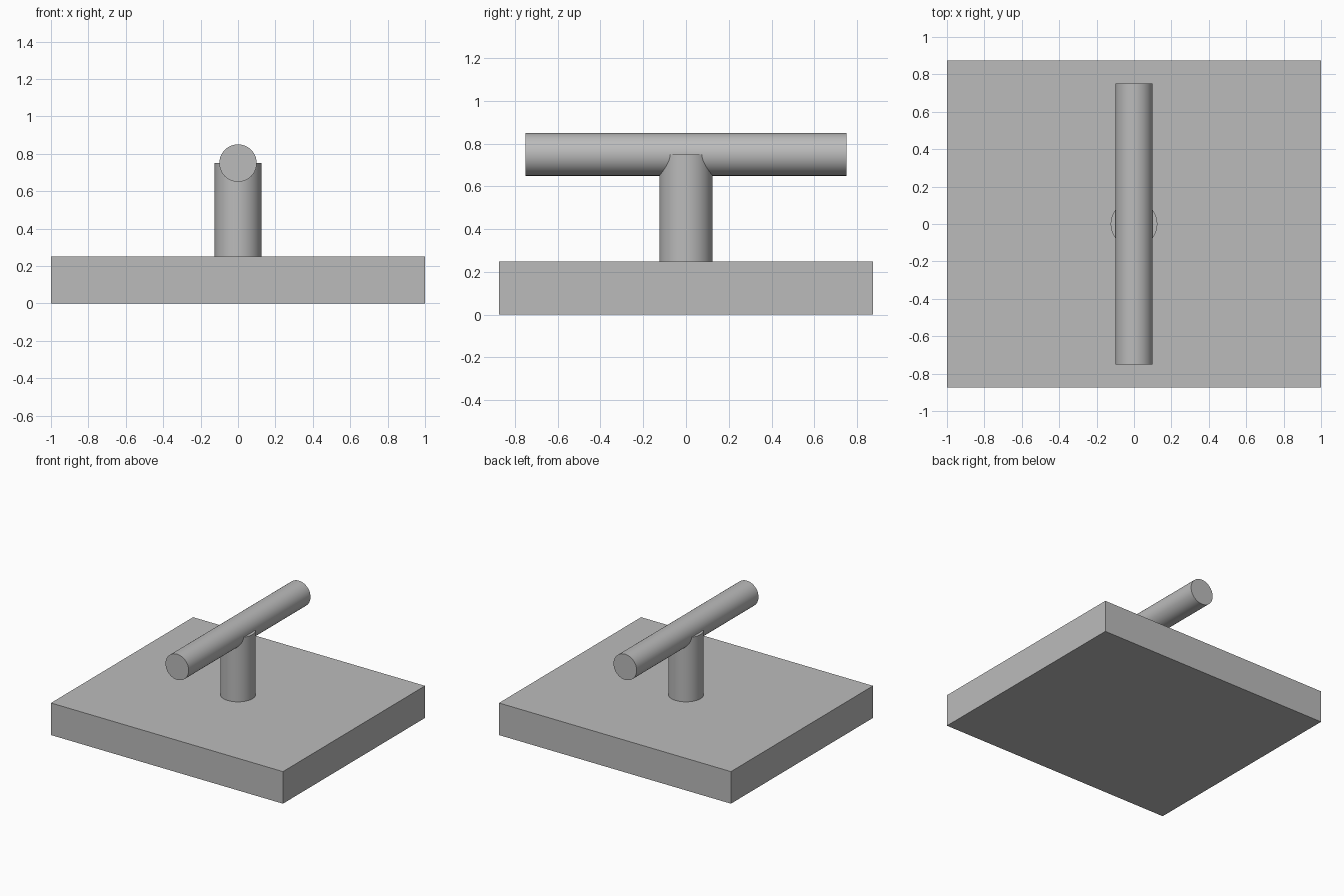
import bpy
import math

cube = bpy.data.objects.get("Cube")
if cube:
    bpy.data.objects.remove(cube, do_unlink=True)

# Single grey finish
grey = bpy.data.materials.new("plain grey")
grey.use_nodes = True
colour = (0.5, 0.5, 0.5, 1)
grey.diffuse_color = colour
grey.node_tree.nodes["Principled BSDF"].inputs["Base Color"].default_value = colour


def finish(name):
    obj = bpy.context.object
    obj.name = name
    obj.data.materials.append(grey)
    return obj


def rod(name, radius, length, centre, tilt=0):
    bpy.ops.mesh.primitive_cylinder_add(
        vertices=40, radius=radius, depth=length,
        location=centre, rotation=(tilt, 0, 0))
    obj = finish(name)
    bpy.ops.object.shade_smooth_by_angle(angle=math.radians(30))
    return obj


# Base plate
base_height = 0.25
bpy.ops.mesh.primitive_cube_add(size=1, location=(0, 0, base_height / 2))
base = finish("base_plate")
base.scale = (2, 1.75, base_height)
bpy.ops.object.transform_apply(location=False, rotation=False, scale=True)

# Upright post, ending level with the axis of the bar
post_height = 0.5
bar_level = base_height + post_height
rod("upright_post", 0.125, post_height, (0, 0, base_height + post_height / 2))

# Horizontal bar running front to back
rod("cross_bar", 0.1, 1.5, (0, 0, bar_level), math.pi / 2)
